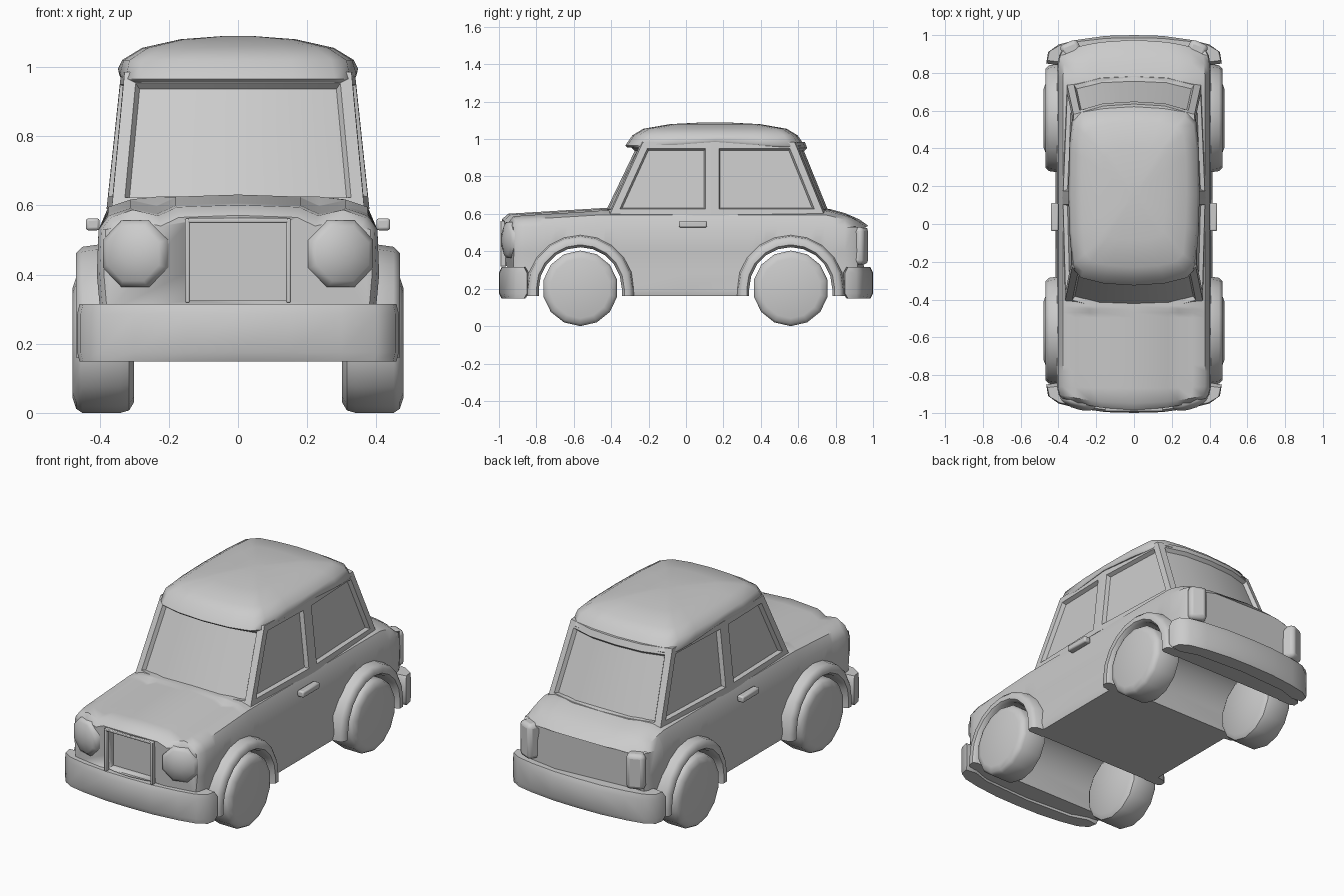
import bpy, bmesh, math
from mathutils import Matrix, Vector

if "Cube" in bpy.data.objects:
    bpy.data.objects.remove(bpy.data.objects["Cube"])

grey = bpy.data.materials.new("light grey")
grey.diffuse_color = (0.6, 0.6, 0.6, 1)
grey.use_nodes = True
grey.node_tree.nodes["Principled BSDF"].inputs["Base Color"].default_value = grey.diffuse_color


def finish(name, bm, angle=45, bevel=0, segments=2):
    bmesh.ops.recalc_face_normals(bm, faces=bm.faces)
    me = bpy.data.meshes.new(name)
    bm.to_mesh(me)
    bm.free()
    me.materials.append(grey)
    me.shade_smooth()
    me.set_sharp_from_angle(angle=math.radians(angle))
    ob = bpy.data.objects.new(name, me)
    bpy.context.collection.objects.link(ob)
    if bevel:
        m = ob.modifiers.new("bevel", "BEVEL")
        m.width, m.segments = bevel, segments
    return ob


def loft(rings, closed=True, cap=True):
    """Skin a list of rings with equal point counts."""
    bm = bmesh.new()
    vs = [[bm.verts.new(p) for p in r] for r in rings]
    n = len(vs[0])
    for a, b in zip(vs, vs[1:]):
        for i in range(n if closed else n - 1):
            j = (i + 1) % n
            bm.faces.new((a[i], a[j], b[j], b[i]))
    if cap:
        bm.faces.new(vs[0])
        bm.faces.new(vs[-1])
    return bm


def box(name, centre, size, rot=0, bevel=0.01):
    bm = bmesh.new()
    mat = Matrix.Translation(centre) @ Matrix.Rotation(rot, 4, 'Z') @ Matrix.Diagonal((*size, 1))
    bmesh.ops.create_cube(bm, size=1, matrix=mat)
    return finish(name, bm, bevel=bevel)


def mirror_ring(half):
    """Close a half outline whose first and last points lie on x = 0."""
    return half + [(-p[0], *p[1:]) for p in half[-2:0:-1]]


AXLES = (-0.565, 0.56)
R = 0.225


# Lower body: cross-sections along y, lower edge follows the wheel arches
def section(y, zb, zt, w):
    g = 0.025 if y < -0.46 else 0
    half = [(0, zb), (0.405, zb), (0.415, 0.20), (0.398, 0.29), (0.408, 0.40), (0.403, 0.53),
            (0.375, zt - 0.03), (0.31, zt - 0.008), (0.235, zt - g), (0.18, zt), (0, zt + 0.006)]
    bow = 0.06 * max(0, (abs(y) - 0.85) / 0.13)
    s = 1 if y > 0 else -1
    return mirror_ring([(x * w, y - s * bow * (x / 0.4) ** 2, max(z, zb)) for x, z in half])


def top(y):
    pts = [(-0.985, 0.565), (-0.95, 0.595), (-0.45, 0.625), (0.75, 0.625), (0.9, 0.585), (0.975, 0.53)]
    for (a, za), (b, zb) in zip(pts, pts[1:]):
        if y <= b:
            return za + (zb - za) * max(0, y - a) / (b - a)
    return 0.53


stations = [(-0.985, 0.16, 0.95), (-0.95, 0.16, 0.98), (-0.87, 0.16, 1), (-0.47, None, 1), (-0.45, None, 1),
            (0, 0.16, 1), (0.85, 0.16, 0.99), (0.93, 0.16, 0.97), (0.975, 0.16, 0.94)]
for c in AXLES:
    stations += [(c - R - 0.002, 0.16, 1), (c + R + 0.002, 0.16, 1)]
    stations += [(c - R * math.cos(math.pi * i / 10), None, 1) for i in range(11)]


def lower(y):
    c = min(AXLES, key=lambda a: abs(a - y))
    return 0.2 + math.sqrt(max(0, R * R - (y - c) ** 2))


body = finish("lower_body", loft([section(y, lower(y) if zb is None else zb, top(y), w)
                                  for y, zb, w in sorted(stations, key=lambda s: s[0])]), 40)

# Recessed grille opening
cutter = box("grille_cutter", (0, -0.98, 0.44), (0.29, 0.13, 0.23), bevel=0)
cutter.hide_render = True
cutter.hide_set(True)
cut = body.modifiers.new("grille_opening", "BOOLEAN")
cut.object, cut.operation, cut.solver = cutter, 'DIFFERENCE', 'EXACT'
for name, c, s in (("grille_rim_side", (0.146, -0.977, 0.44), (0.014, 0.03, 0.244)),
                   ("grille_rim_side", (-0.146, -0.977, 0.44), (0.014, 0.03, 0.244)),
                   ("grille_rim_top", (0, -0.977, 0.556), (0.29, 0.03, 0.014))):
    box(name, c, s, bevel=0.004)

# Cabin with recessed windows
low = [(0, -0.465), (0.19, -0.455), (0.365, -0.41), (0.38, 0.14), (0.355, 0.74), (0.18, 0.785), (0, 0.795)]
high = [(0, -0.275), (0.17, -0.265), (0.328, -0.23), (0.338, 0.14), (0.32, 0.58), (0.16, 0.625), (0, 0.635)]
bm = loft([mirror_ring([(x, y, 0.59) for x, y in low]), mirror_ring([(x, y, 0.985) for x, y in high])])
bm.faces.ensure_lookup_table()
bmesh.ops.recalc_face_normals(bm, faces=bm.faces)
side = list(bm.faces)
for group in ((0, 1, 10, 11), (2,), (3,), (8,), (9,), (4, 5, 6, 7)):
    faces = [side[i] for i in group]
    bmesh.ops.inset_region(bm, faces=faces, thickness=0.036, use_even_offset=True, use_boundary=True)
    bmesh.ops.inset_region(bm, faces=faces, thickness=0.008, depth=-0.022, use_even_offset=True)
finish("cabin", bm, 35)

# Rounded roof
plan = [(0, -0.48), (0.16, -0.47), (0.28, -0.44), (0.325, -0.39), (0.342, -0.2), (0.347, 0),
        (0.343, 0.25), (0.328, 0.40), (0.28, 0.45), (0.16, 0.47), (0, 0.48)]
levels = [(0.955, 0.985, 0.98), (0.965, 1, 1), (1.02, 0.965, 0.92), (1.055, 0.80, 0.80),
          (1.08, 0.48, 0.5), (1.09, 0.1, 0.1)]
finish("roof", loft([mirror_ring([(x * sx, 0.155 + y * sy, z + (0.03 if z < 1 else 0) * (1 - min(1, abs(y) / 0.4)))
                                  for x, y in plan]) for z, sx, sy in levels]), 50)

# Wheel-arch flares, wheels
for c in AXLES:
    end = "front" if c < 0 else "rear"
    for s in (1, -1):
        prof = [(0.222, 0.36), (0.222, 0.45), (0.235, 0.468), (0.262, 0.468), (0.28, 0.45), (0.29, 0.38)]
        rings = []
        for i in range(-1, 12):
            a = math.pi * min(max(i, 0), 10) / 10
            drop = -0.04 if i in (-1, 11) else 0
            rings.append([(s * x, c + r * math.cos(a), 0.2 + drop + r * math.sin(a)) for r, x in prof])
        finish(end + "_arch_flare", loft(rings), 50)
        rings = [[(s * x, c + r * math.cos(math.tau * (i + .5) / 14), 0.202 + r * math.sin(math.tau * (i + .5) / 14))
                  for i in range(14)]
                 for x, r in ((0.30, 0.17), (0.315, 0.195), (0.34, 0.202), (0.45, 0.202), (0.468, 0.19), (0.478, 0.16))]
        finish(end + "_wheel", loft(rings), 40)

# Wrap-around bumpers
curve = [(0, -1), (0.15, -0.996), (0.3, -0.975), (0.40, -0.95), (0.455, -0.91), (0.465, -0.85),
         (0.40, -0.84), (0.3, -0.88), (0, -0.9)]
for name, s in (("front_bumper", 1), ("rear_bumper", -1)):
    finish(name, loft([mirror_ring([(x * k, s * (y + 0.93) * m - s * 0.93, z) for x, y in curve])
                       for z, k, m in ((0.148, 0.985, 0.8), (0.175, 1, 1), (0.285, 1, 1), (0.315, 0.985, 0.8))]), 50)

for s in (1, -1):
    # Headlights: eight-sided lamps turned slightly outward
    rings = [[(r * math.cos(math.tau * (i + .5) / 8), y, r * math.sin(math.tau * (i + .5) / 8)) for i in range(8)]
             for y, r in ((0.07, 0.09), (0.03, 0.104), (-0.02, 0.104), (-0.035, 0.085), (-0.05, 0.03))]
    bm = loft(rings)
    bm.transform(Matrix.Translation((s * 0.293, -0.93, 0.46)) @ Matrix.Rotation(s * 0.3, 4, 'Z'))
    finish("headlight", bm, 50)
    # Tail lights and door handles
    box("tail_light", (s * 0.335, 0.925, 0.43), (0.1, 0.08, 0.2), -s * 0.4, 0.022)
    box("door_handle", (s * 0.42, 0.037, 0.545), (0.04, 0.15, 0.035), 0, 0.008)
